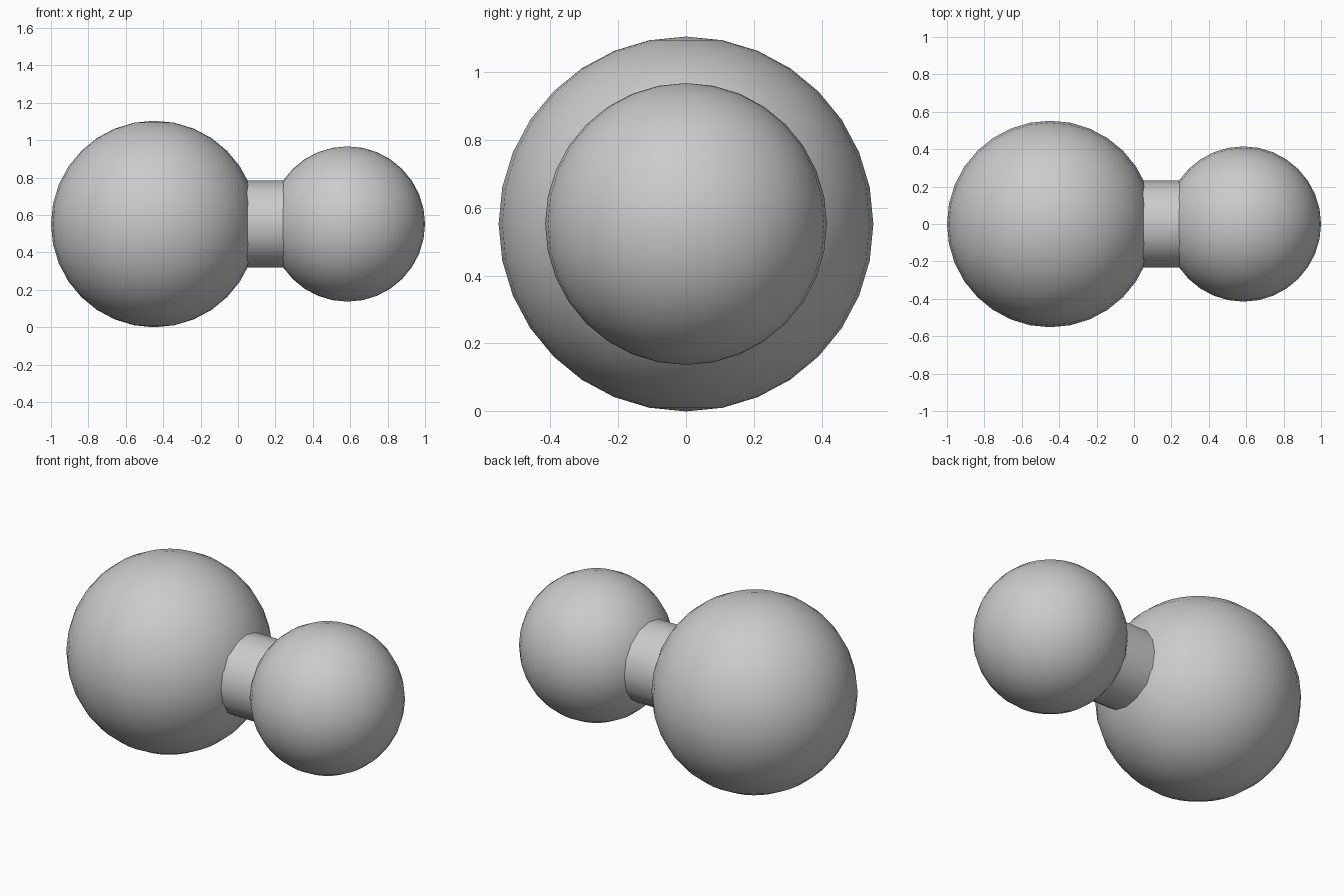
import bpy
from math import pi, radians

cube = bpy.data.objects.get("Cube")
if cube:
    bpy.data.objects.remove(cube, do_unlink=True)

# Single plain grey
grey = bpy.data.materials.new("plain_grey")
grey.use_nodes = True
colour = (0.6, 0.6, 0.6, 1)
grey.diffuse_color = colour
grey.node_tree.nodes["Principled BSDF"].inputs["Base Color"].default_value = colour

AXIS_Z = 0.552


def finish(name):
    part = bpy.context.object
    part.name = name
    part.data.materials.append(grey)
    bpy.ops.object.shade_smooth_by_angle(angle=radians(35))


def ball(name, x, radius):
    bpy.ops.mesh.primitive_uv_sphere_add(
        segments=32, ring_count=16, radius=radius, location=(x, 0, AXIS_Z))
    finish(name)


# Two balls of different size
ball("large_ball", -0.448, 0.552)
ball("small_ball", 0.585, 0.415)

# Short neck between them, its ends buried in the balls
start, end = 0.0, 0.3
bpy.ops.mesh.primitive_cylinder_add(
    vertices=16, radius=0.232, depth=end - start,
    location=((start + end) / 2, 0, AXIS_Z), rotation=(0, pi / 2, 0))
finish("neck")
